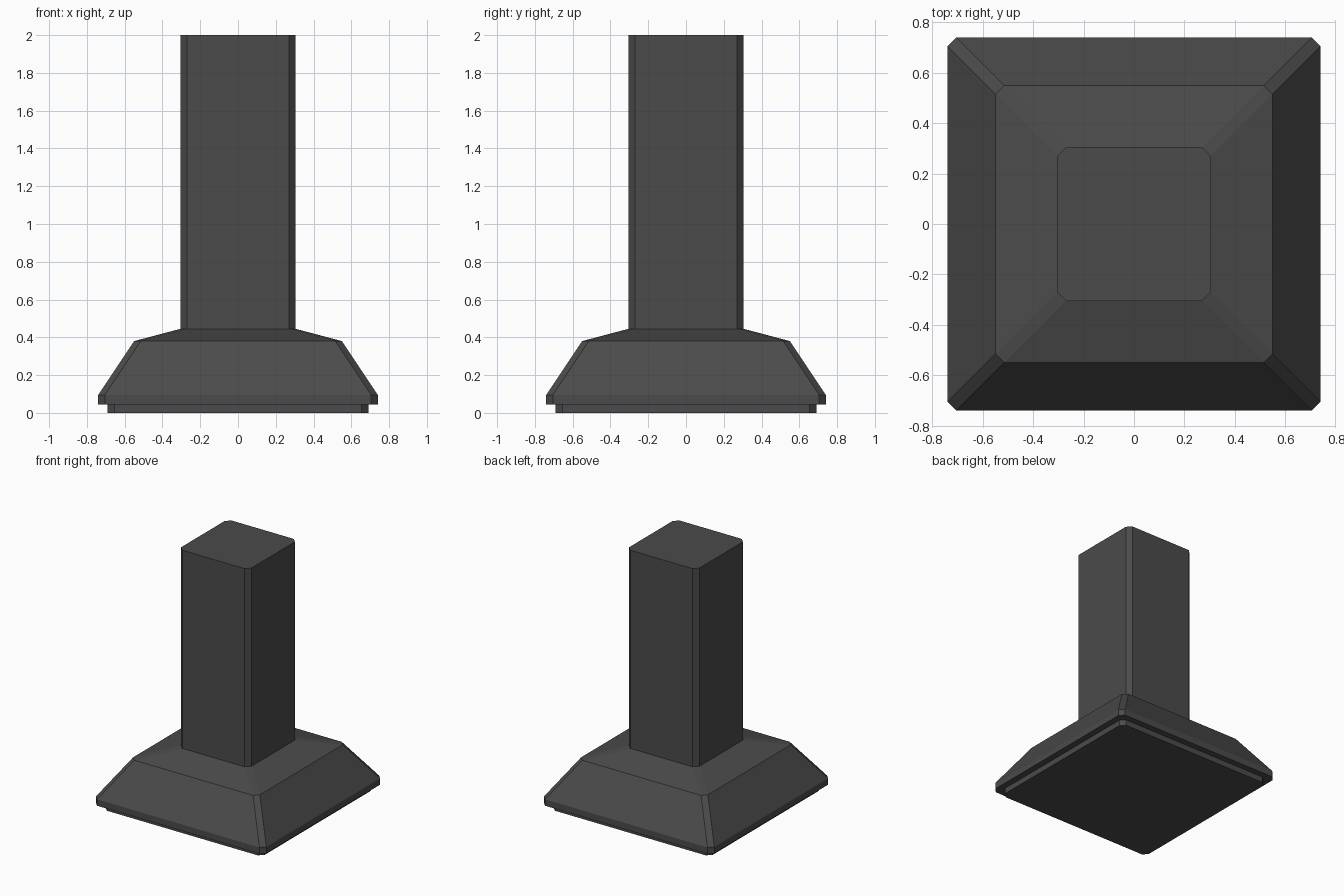
import bpy, bmesh

if "Cube" in bpy.data.objects:
    bpy.data.objects.remove(bpy.data.objects["Cube"])

metal = bpy.data.materials.new("dark grey metal")
metal.diffuse_color = (0.07, 0.07, 0.07, 1)
metal.use_nodes = True
metal.node_tree.nodes["Principled BSDF"].inputs["Base Color"].default_value = metal.diffuse_color


def ring(half, cut, z):
    """Square outline with chamfered corners."""
    a, b = half, half - cut
    pts = [(b, -a), (a, -b), (a, b), (b, a), (-b, a), (-a, b), (-a, -b), (-b, -a)]
    return [(x, y, z) for x, y in pts]


def loft(name, sections):
    """Closed solid through stacked chamfered squares (half width, chamfer, height)."""
    bm = bmesh.new()
    rings = [[bm.verts.new(p) for p in ring(*s)] for s in sections]
    for lo, hi in zip(rings, rings[1:]):
        for i in range(8):
            j = (i + 1) % 8
            bm.faces.new((lo[i], lo[j], hi[j], hi[i]))
    bm.faces.new(rings[0][::-1])
    bm.faces.new(rings[-1])
    mesh = bpy.data.meshes.new(name)
    bm.to_mesh(mesh)
    bm.free()
    mesh.materials.append(metal)
    obj = bpy.data.objects.new(name, mesh)
    bpy.context.collection.objects.link(obj)
    return obj


# Recessed plate under the hood
loft("bottom_plate", [(0.69, 0.035, 0), (0.69, 0.035, 0.045)])
# Flared hood with a vertical rim and a shallow upper slope
loft("hood", [(0.74, 0.035, 0.045), (0.74, 0.035, 0.095),
              (0.55, 0.035, 0.38), (0.305, 0.035, 0.445)])
# Tall square duct
loft("duct", [(0.305, 0.035, 0.445), (0.305, 0.035, 2.0)])
